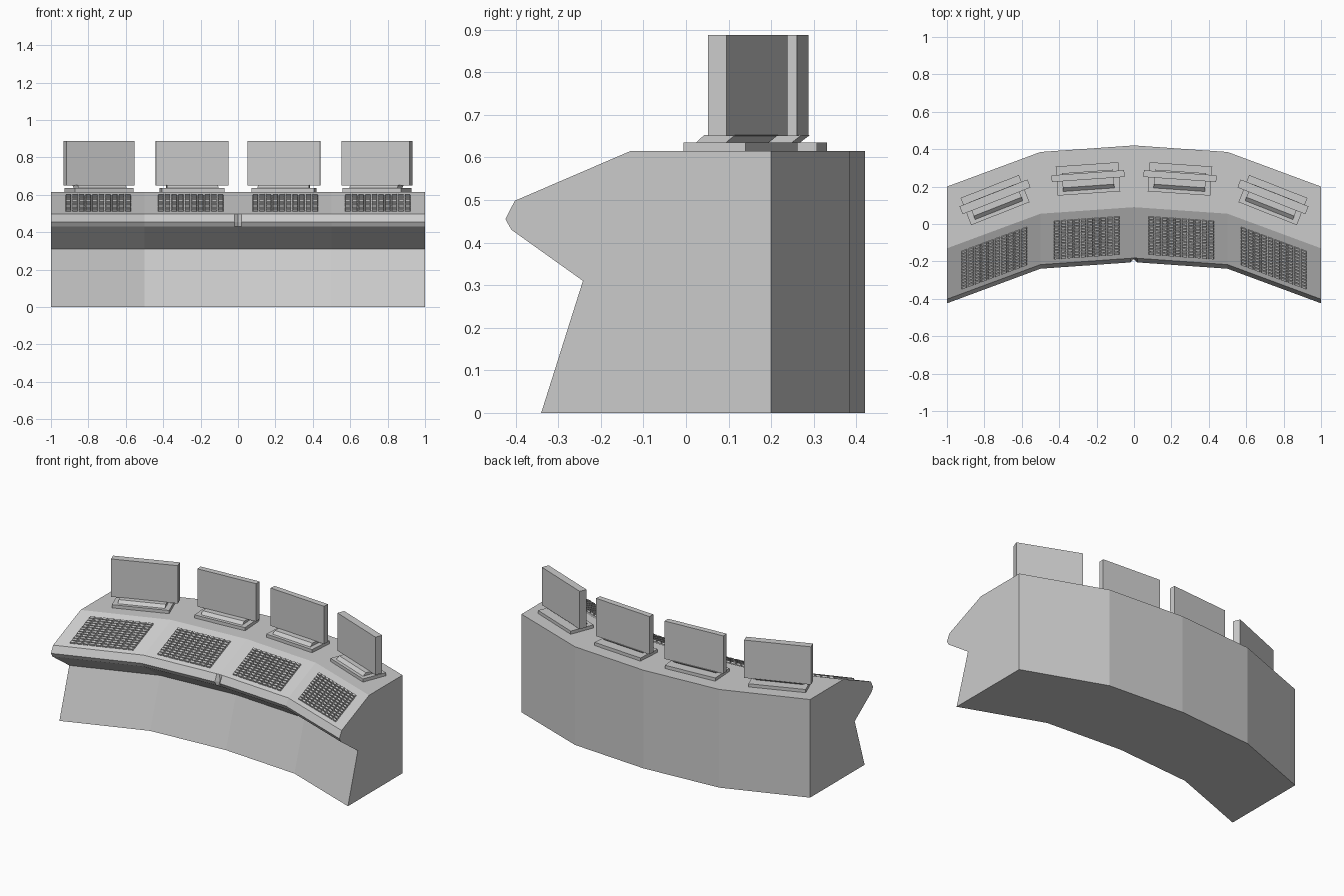
import bpy, bmesh, math
from mathutils import Matrix, Vector

if "Cube" in bpy.data.objects:
    bpy.data.objects.remove(bpy.data.objects["Cube"])


def finish(bm, name):
    bmesh.ops.recalc_face_normals(bm, faces=bm.faces)
    me = bpy.data.meshes.new(name)
    bm.to_mesh(me)
    bm.free()
    ob = bpy.data.objects.new(name, me)
    bpy.context.collection.objects.link(ob)
    return ob


def shift(x):
    """How far the desk section moves back at x (the faceted curve)."""
    x = abs(x)
    return 0.22 - 0.07 * x if x < 0.5 else 0.185 * (1 - x) / 0.5


def prism(name, width, section, loc, angle):
    """Extrude a (y, z) section along local x, then turn and place it."""
    bm = bmesh.new()
    ends = [[bm.verts.new((x, y, z)) for y, z in section] for x in (-width / 2, width / 2)]
    bm.faces.new(ends[0])
    bm.faces.new(ends[1][::-1])
    n = len(section)
    for i in range(n):
        j = (i + 1) % n
        bm.faces.new((ends[0][i], ends[0][j], ends[1][j], ends[1][i]))
    bm.transform(Matrix.Translation((*loc, 0)) @ Matrix.Rotation(angle, 4, 'Z'))
    return finish(bm, name)


def box(y0, y1, z0, z1):
    return [(y0, z0), (y1, z0), (y1, z1), (y0, z1)]


# Curved desk body: one section lofted through the stations, lip notched at centre
profile = [(-0.34, 0), (-0.242, 0.31), (-0.41, 0.43), (-0.424, 0.455), (-0.402, 0.498),
           (-0.13, 0.615), (0.2, 0.615), (0.2, 0)]
bm = bmesh.new()
rings = []
for x in (-1, -0.5, -0.018, 0, 0.018, 0.5, 1):
    ring = []
    for i, (y, z) in enumerate(profile):
        if x == 0 and i == 3:
            y += 0.025
        ring.append(bm.verts.new((x, y + shift(x), z)))
    rings.append(ring)
for a, b in zip(rings, rings[1:]):
    for i in range(len(profile)):
        j = (i + 1) % len(profile)
        bm.faces.new((a[i], a[j], b[j], b[i]))
bm.faces.new(rings[0])
bm.faces.new(rings[-1][::-1])
finish(bm, "desk_body")

# Keys follow the sloped, sheared control surface
slope = Vector((0, 0.272, 0.117)).normalized()
normal = Vector((0, -slope.z, slope.y))


def on_slope(x, y, h):
    z = 0.498 + (y + 0.402) * slope.z / slope.y
    return Vector((x, y + shift(x), z)) + normal * h


def keyboard(name, x0, x1, cols=10, rows=12, y0=-0.378, y1=-0.172):
    bm = bmesh.new()
    dx, dy = (x1 - x0) / cols, (y1 - y0) / rows
    for r in range(rows):
        for c in range(cols):
            xa, ya = x0 + c * dx, y0 + r * dy
            cube = bmesh.ops.create_cube(bm, size=1)["verts"]
            for v in cube:
                top = v.co.z > 0
                k = 0.34 if top else 0.42
                v.co = on_slope(xa + dx * (0.5 + math.copysign(k, v.co.x)),
                                ya + dy * (0.5 + math.copysign(k, v.co.y)),
                                0.010 if top else -0.002)
    finish(bm, name)


# Four workstations: (label, x, keyboard span, screen y, base y, turn, screen depth)
stations = [("inner", 0.246, (0.075, 0.43), 0.256, 0.241, 4, 0.036),
            ("outer", 0.743, (0.57, 0.925), 0.145, 0.128, 21.5, 0.046)]
for label, x, (k0, k1), ys, yb, deg, depth in stations:
    for side, s in (("left", -1), ("right", 1)):
        tag = f"{label}_{side}"
        ang = -s * math.radians(deg)
        prism("monitor_base_" + tag, 0.335, box(-0.078, 0.078, 0.613, 0.635), (s * x, yb), ang)
        prism("monitor_neck_" + tag, 0.275,
              [(-0.06, 0.633), (0.015, 0.633), (0.04, 0.652), (-0.038, 0.652)],
              (s * x, yb), ang)
        prism("monitor_screen_" + tag, 0.39, box(-depth / 2, depth / 2, 0.65, 0.887),
              (s * x, ys), ang)
        keyboard("keyboard_" + tag, *sorted((s * k0, s * k1)))
